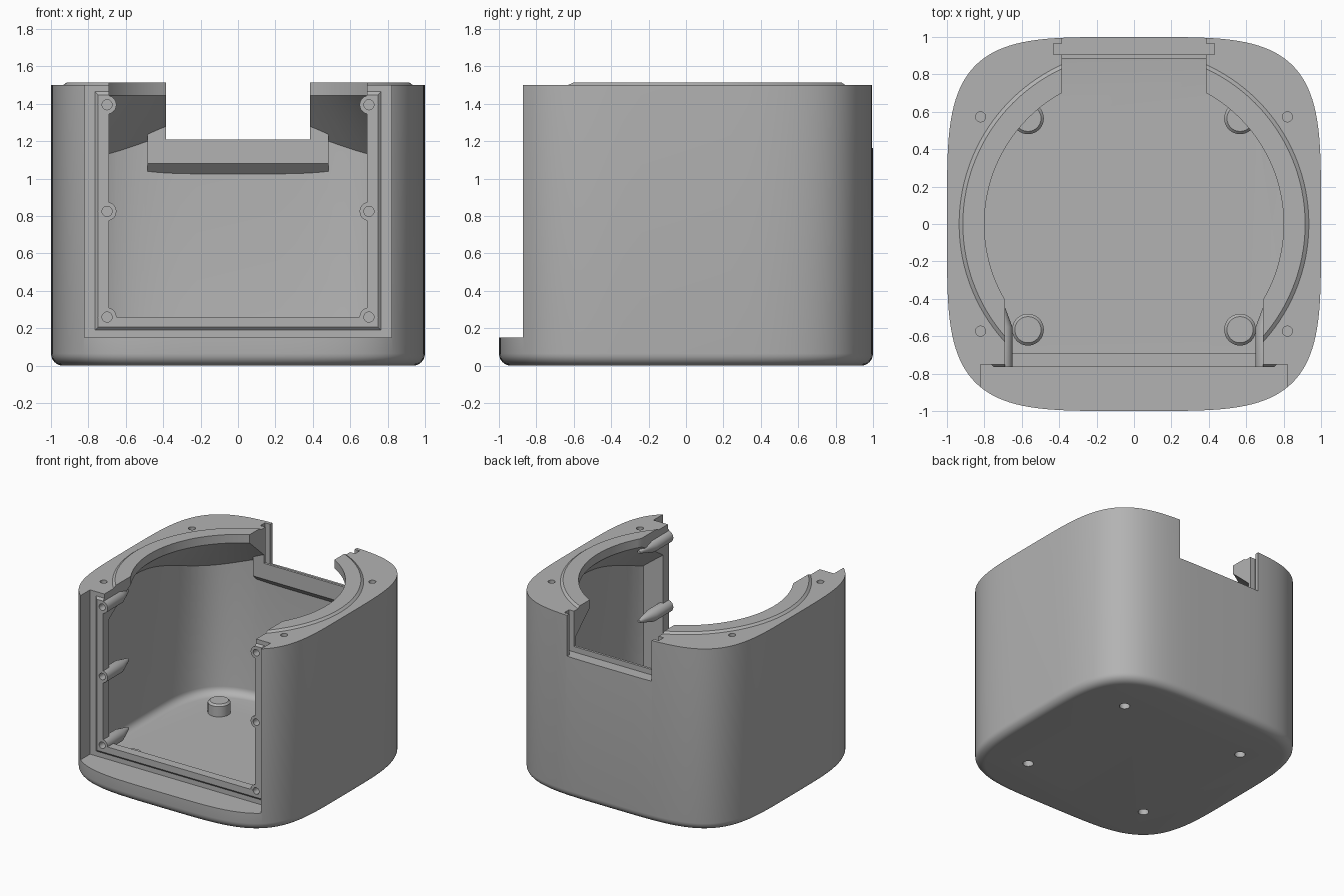
import bpy, bmesh
from math import sin, cos, pi, copysign

cube = bpy.data.objects.get("Cube")
if cube:
    bpy.data.objects.remove(cube, do_unlink=True)

grey = bpy.data.materials.new("matte_grey")
grey.use_nodes = True
colour = (0.45, 0.45, 0.45, 1)
grey.diffuse_color = colour
grey.node_tree.nodes["Principled BSDF"].inputs["Base Color"].default_value = colour


def add(name, bm):
    bmesh.ops.recalc_face_normals(bm, faces=bm.faces)
    mesh = bpy.data.meshes.new(name)
    bm.to_mesh(mesh)
    bm.free()
    mesh.materials.append(grey)
    ob = bpy.data.objects.new(name, mesh)
    bpy.context.collection.objects.link(ob)
    return ob


def loft(name, rings):
    """Skin closed rings of equal length and cap both ends."""
    bm = bmesh.new()
    loops = [[bm.verts.new(p) for p in ring] for ring in rings]
    n = len(loops[0])
    for a, b in zip(loops, loops[1:]):
        for i in range(n):
            j = (i + 1) % n
            bm.faces.new((a[i], a[j], b[j], b[i]))
    bm.faces.new(loops[0])
    bm.faces.new(loops[-1])
    return add(name, bm)


def squircle(scale, z, n=128, power=2 / 4.2):
    pts = []
    for i in range(n):
        c, s = cos(2 * pi * i / n), sin(2 * pi * i / n)
        pts.append((scale * copysign(abs(c) ** power, c),
                    scale * copysign(abs(s) ** power, s), z))
    return pts


def circle(r, z, x=0, y=0, n=32):
    return [(x + r * cos(2 * pi * i / n), y + r * sin(2 * pi * i / n), z) for i in range(n)]


def circle_y(r, x, y, z, n=24):
    return [(x + r * cos(2 * pi * i / n), y, z + r * sin(2 * pi * i / n)) for i in range(n)]


def rounded_tub(name, scale, bottom, top, r):
    rings = [squircle(scale - r * (1 - sin(a)), bottom + r * (1 - cos(a)))
             for a in [pi / 2 * k / 6 for k in range(7)]]
    return loft(name, rings + [squircle(scale, top)])


def box(name, x, y0, y1, z0, z1):
    return loft(name, [[(-x, y0, z), (x, y0, z), (x, y1, z), (-x, y1, z)] for z in (z0, z1)])


def combine(target, tool, operation):
    """Apply a boolean and discard the tool."""
    mod = target.modifiers.new("cut", "BOOLEAN")
    mod.operation, mod.object, mod.solver = operation, tool, "EXACT"
    bpy.context.view_layer.objects.active = target
    bpy.ops.object.modifier_apply(modifier=mod.name)
    bpy.data.objects.remove(tool, do_unlink=True)


def join(tool):
    combine(body, tool, "UNION")


def cut(tool):
    combine(body, tool, "DIFFERENCE")


# Outer shell with a rounded bottom edge and a raised sealing lip on top
body = rounded_tub("enclosure_body", 1, 0, 1.5, 0.065)
join(loft("top_lip", [circle(0.935, 1.4, n=128), circle(0.935, 1.5, n=128),
                      circle(0.915, 1.515, n=128)]))

# Front panel recess and its raised sealing lip
cut(box("front_recess", 0.82, -1.2, -0.75, 0.15, 1.8))
lip = [[(-x, y, z0), (x, y, z0), (x, y, z1), (-x, y, z1)]
       for x, y, z0, z1 in ((0.765, -0.72, 0.19, 1.465), (0.765, -0.75, 0.19, 1.465),
                            (0.748, -0.765, 0.207, 1.448))]
join(loft("front_lip", lip))

# Hollow interior: rounded floor, sloped shoulder up to a round top opening
cavity = rounded_tub("cavity", 0.94, 0.06, 1.8, 0.06)
limit = loft("shoulder", [circle(1.4, -0.2, n=128), circle(1.4, 0.845, n=128),
                          circle(0.8, 1.445, n=128), circle(0.8, 1.7, n=128)])
combine(cavity, limit, "INTERSECT")
combine(cavity, box("front_wall", 1.5, -1.5, -0.69, -0.5, 2), "DIFFERENCE")
cut(cavity)
cut(box("front_opening", 0.69, -0.9, -0.35, 0.26, 1.8))

# Screw posts along both sides of the front opening
for side in (-1, 1):
    for z in (0.26, 0.825, 1.395):
        join(loft("screw_post", [circle_y(0.05, side * 0.7, -0.764, z),
                                 circle_y(0.05, side * 0.7, -0.55, z),
                                 circle_y(0.012, side * 0.715, -0.41, z)]))
        cut(loft("screw_hole", [circle_y(0.027, side * 0.7, -0.9, z),
                                circle_y(0.027, side * 0.7, -0.6, z)]))

# Ledge inside the back wall with a sloped underside
join(loft("back_ledge", [[(x, 0.885, 1.46), (x, 0.885, 1.08), (x, 0.945, 1.02),
                          (x, 0.96, 1.02), (x, 0.96, 1.46)] for x in (-0.485, 0.485)]))

# Back notch and the slot that holds its panel
cut(box("back_notch", 0.385, 0.5, 1.2, 1.21, 1.8))
cut(box("back_step", 0.385, 0.94, 1.2, 1.165, 1.7))
cut(box("back_slot", 0.43, 0.905, 0.965, 1.165, 1.75))

# Floor pegs with holes from below, and screw holes in the top rim
for sx in (-1, 1):
    for sy in (-1, 1):
        x, y = sx * 0.567, sy * 0.565
        join(loft("floor_peg", [circle(0.085, 0.03, x, y), circle(0.085, 0.145, x, y),
                                circle(0.07, 0.16, x, y)]))
        cut(loft("foot_hole", [circle(0.04, -0.1, x, y), circle(0.04, 0.11, x, y)]))
        cut(loft("rim_hole", [circle(0.027, 1.38, sx * 0.82, sy * 0.573),
                              circle(0.027, 1.7, sx * 0.82, sy * 0.573)]))

bpy.ops.object.select_all(action="DESELECT")
body.select_set(True)
bpy.context.view_layer.objects.active = body
bpy.ops.object.shade_smooth_by_angle(angle=pi / 6)
